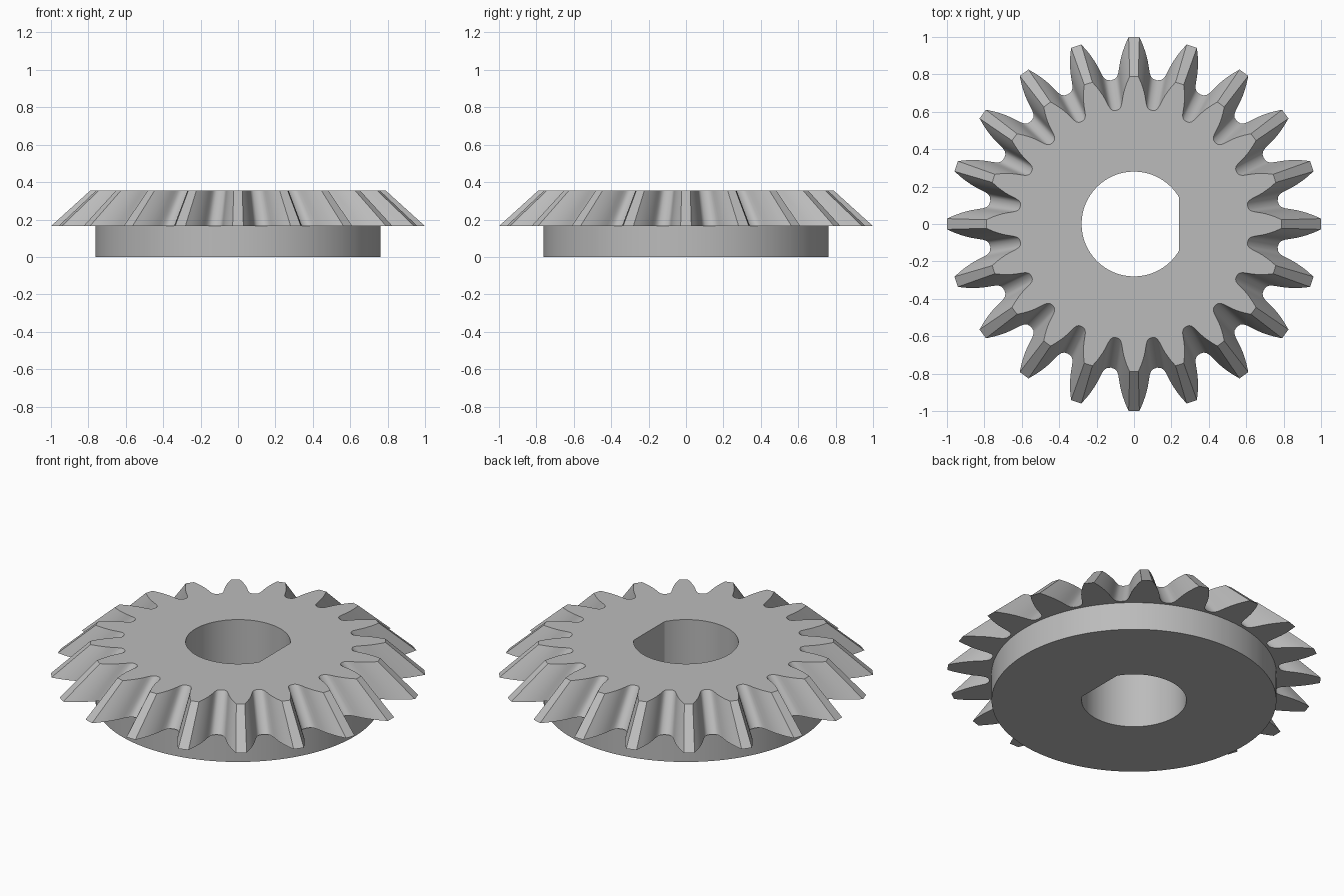
import bpy, bmesh
from math import radians, cos, sin

cube = bpy.data.objects.get("Cube")
if cube:
    bpy.data.objects.remove(cube, do_unlink=True)

# Gear dimensions
TEETH = 20
PITCH = 360 / TEETH
TOP_SCALE = 0.79
Z_TOP, Z_TEETH = 0.355, 0.165
HUB_R, BORE_R, FLAT_X = 0.762, 0.28, 0.24

# Half a tooth: degrees from the tooth centre, radius at the wide end
FLANK = [(1.65, 1.0), (2.8, 0.96), (3.7, 0.925), (4.4, 0.895), (5.0, 0.865),
         (5.5, 0.835), (6.0, 0.81), (6.6, 0.793), (7.5, 0.782)]
TOOTH = [(-a, r) for a, r in reversed(FLANK)] + FLANK + [(PITCH / 2, 0.778)]

outline = [(radians(i * PITCH + a), r) for i in range(TEETH) for a, r in TOOTH]


def bore(a):
    """Radius of the D-shaped shaft hole at angle a."""
    return min(BORE_R, FLAT_X / cos(a)) if cos(a) > 0 else BORE_R


# Cross-section rings, from the top of the bore round to its bottom
SECTION = [
    (lambda a, r: bore(a), Z_TOP),
    (lambda a, r: r * TOP_SCALE, Z_TOP),
    (lambda a, r: r, Z_TEETH),
    (lambda a, r: HUB_R, Z_TEETH),
    (lambda a, r: HUB_R, 0.0),
    (lambda a, r: bore(a), 0.0),
]

bm = bmesh.new()
rings = []
for radius, z in SECTION:
    rings.append([bm.verts.new((radius(a, r) * cos(a), radius(a, r) * sin(a), z))
                  for a, r in outline])

# Skin neighbouring rings, closing the section through the bore
n = len(outline)
for k, ring in enumerate(rings):
    below = rings[(k + 1) % len(rings)]
    for i in range(n):
        j = (i + 1) % n
        bm.faces.new((ring[i], below[i], below[j], ring[j]))
bmesh.ops.recalc_face_normals(bm, faces=bm.faces)

mesh = bpy.data.meshes.new("bevel_gear")
bm.to_mesh(mesh)
bm.free()
gear = bpy.data.objects.new("bevel_gear", mesh)
bpy.context.collection.objects.link(gear)

# Plain grey metal
grey = bpy.data.materials.new("plain_grey")
grey.use_nodes = True
colour = (0.5, 0.5, 0.5, 1.0)
grey.diffuse_color = colour
grey.node_tree.nodes["Principled BSDF"].inputs["Base Color"].default_value = colour
mesh.materials.append(grey)

# Smooth flanks and cylinders, crisp edges
bpy.ops.object.select_all(action="DESELECT")
gear.select_set(True)
bpy.context.view_layer.objects.active = gear
bpy.ops.object.shade_smooth_by_angle(angle=radians(30))
